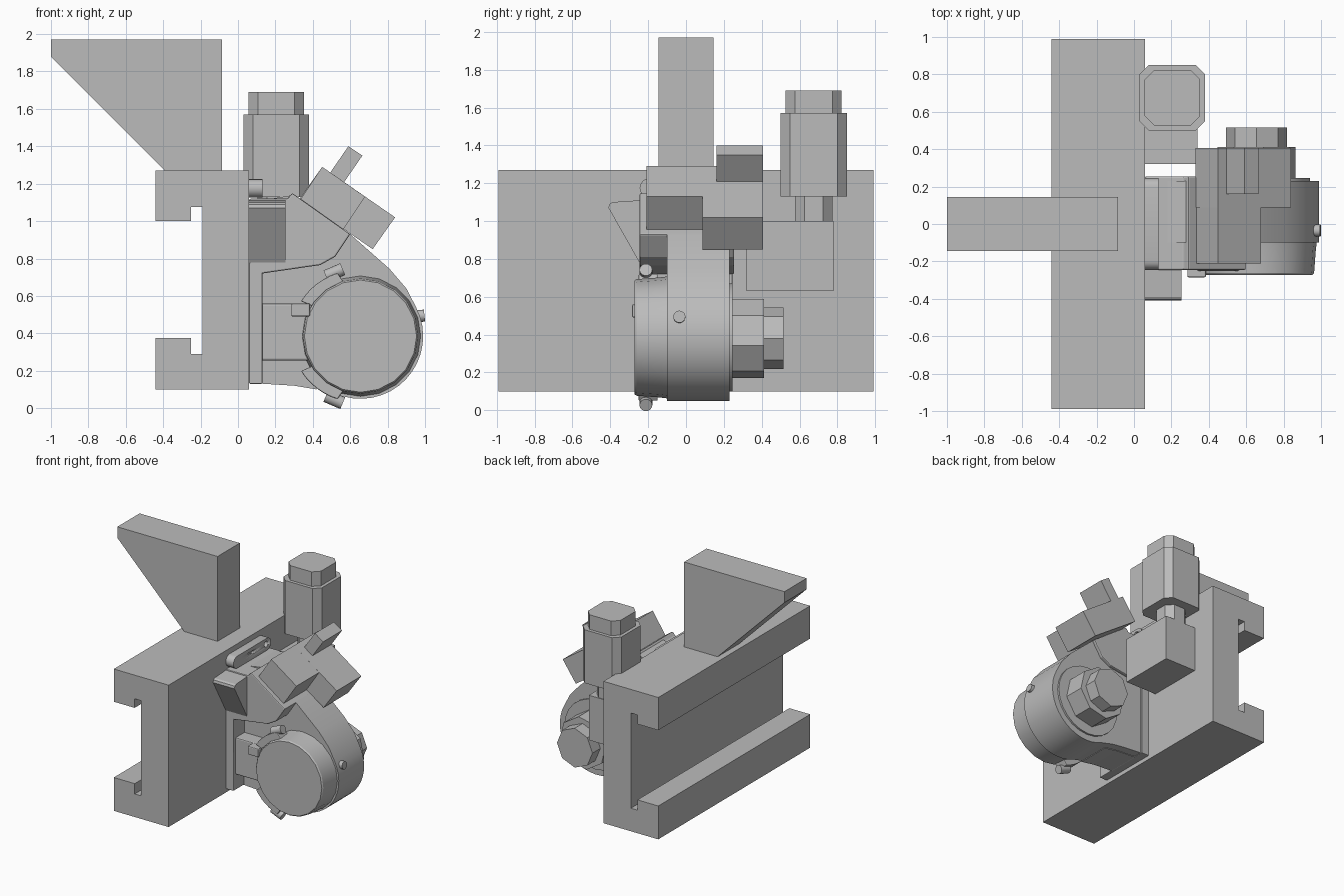
import bpy, bmesh, math
from mathutils import Vector

if "Cube" in bpy.data.objects:
    bpy.data.objects.remove(bpy.data.objects["Cube"], do_unlink=True)

grey = bpy.data.materials.new("machine grey")
grey.use_nodes = True
colour = (0.5, 0.5, 0.5, 1)
grey.diffuse_color = colour
grey.node_tree.nodes["Principled BSDF"].inputs["Base Color"].default_value = colour


def finish(name, bm, bevel=0, smooth=False):
    bmesh.ops.recalc_face_normals(bm, faces=bm.faces)
    mesh = bpy.data.meshes.new(name)
    bm.to_mesh(mesh)
    bm.free()
    mesh.materials.append(grey)
    ob = bpy.data.objects.new(name, mesh)
    bpy.context.collection.objects.link(ob)
    bpy.ops.object.select_all(action='DESELECT')
    ob.select_set(True)
    bpy.context.view_layer.objects.active = ob
    if bevel:
        mod = ob.modifiers.new("soft_edges", 'BEVEL')
        mod.width, mod.segments, mod.limit_method = bevel, 2, 'ANGLE'
    if smooth:
        bpy.ops.object.shade_smooth_by_angle(angle=math.radians(30))
    return ob


def place(u, v, d, axis):
    return {'x': (d, u, v), 'y': (u, d, v), 'z': (u, v, d)}[axis]


def loft(name, sections, axis='y', **kw):
    """Join (profile, depth) sections along an axis and cap both ends."""
    bm = bmesh.new()
    rings = [[bm.verts.new(place(u, v, d, axis)) for u, v in pts] for pts, d in sections]
    n = len(rings[0])
    for a, b in zip(rings, rings[1:]):
        for i in range(n):
            bm.faces.new((a[i], a[(i + 1) % n], b[(i + 1) % n], b[i]))
    bm.faces.new(rings[0])
    bm.faces.new(rings[-1])
    return finish(name, bm, **kw)


def prism(name, pts, lo, hi, axis='y', **kw):
    return loft(name, [(pts, lo), (pts, hi)], axis, **kw)


def rect(u0, u1, v0, v1):
    return [(u0, v0), (u1, v0), (u1, v1), (u0, v1)]


def box(name, x, y, z, **kw):
    return prism(name, rect(*x, *z), *y, **kw)


def arc(c, r, start, end, n):
    angles = [math.radians(start + (end - start) * i / n) for i in range(n + 1)]
    return [(c[0] + r * math.cos(a), c[1] + r * math.sin(a)) for a in angles]


def circle(c, r, n, turn=0):
    return arc(c, r, turn, turn + 360, n)[:-1]


def chamfered(c, half, cut):
    k = half - cut
    corners = [(half, k), (k, half), (-k, half), (-half, k)]
    corners += [(-u, -v) for u, v in corners]
    return [(c[0] + u, c[1] + v) for u, v in corners]


def rod(name, start, end, r, n=16):
    start, end = Vector(start), Vector(end)
    axis = end - start
    bm = bmesh.new()
    bmesh.ops.create_cone(bm, cap_ends=True, segments=n, radius1=r, radius2=r, depth=axis.length)
    turn = axis.to_track_quat('Z', 'Y').to_matrix()
    for v in bm.verts:
        v.co = turn @ v.co + (start + end) / 2
    return finish(name, bm, smooth=True)


def drill(ob, holes):
    """Cut (start, end, radius) holes through a part."""
    for start, end, r in holes:
        tool = rod("drill", start, end, r, 12)
        tool.hide_render = True
        mod = ob.modifiers.new("hole", 'BOOLEAN')
        mod.object, mod.solver = tool, 'EXACT'
        bpy.context.view_layer.objects.active = ob
        bpy.ops.object.modifier_apply(modifier=mod.name)
        bpy.data.objects.remove(tool, do_unlink=True)


# Channel beam and the triangular fin standing on it
prism("beam", [(-.44, .10), (.06, .10), (.06, 1.27), (-.44, 1.27), (-.44, 1.0), (-.25, 1.0),
               (-.25, 1.075), (-.19, 1.075), (-.19, .29), (-.25, .29), (-.25, .375), (-.44, .375)],
      -.99, .99)
prism("fin", [(-1, 1.97), (-.085, 1.97), (-.085, 1.27), (-.39, 1.27), (-1, 1.88)], -.145, .145)

# Upright canister behind the housing
can = (.205, .675)
box("canister_box", (.06, .34), (.32, .78), (.63, 1.0))
prism("canister_neck", chamfered(can, .10, .05), 1.0, 1.13, 'z')
prism("canister_body", chamfered(can, .175, .05), 1.13, 1.57, 'z')
prism("canister_cap", chamfered(can, .148, .05), 1.57, 1.69, 'z')

# Tilted boxes on the shoulder of the housing
prism("front_tilted_box", [(.45, 1.29), (.68, 1.13), (.56, .95), (.33, 1.11)], -.21, .087)
prism("rear_tilted_box", [(.45, 1.29), (.84, 1.02), (.72, .85), (.33, 1.12)], .087, .407)
prism("tilted_tab", [(.59, 1.40), (.665, 1.35), (.565, 1.205), (.49, 1.255)], .16, .407)

# Housing: drum shell blended into the arm
hub = (.655, .385)
shell = [(.06, .14), (.28, .125), (.40, .11)]
shell += arc(hub, .335, 245, 388, 16) + [(.90, .64), (.81, .745), (.60, .93), (.30, 1.14), (.06, 1.1)]
prism("housing_shell", shell, -.10, .23, smooth=True)

# Shoulder block with the sloping underside
prism("shoulder_block", [(.06, .735), (.13, .72), (.44, .765), (.52, .81), (.60, .93), (.29, 1.15),
                         (.265, 1.12), (.06, 1.12)], -.245, .255, bevel=.008)
box("middle_block", (.06, .40), (-.215, .225), (.255, .56), bevel=.01)
prism("bottom_web", [(.06, .135), (.30, .12), (.42, .10), (.42, .255), (.06, .255)],
      -.11, .16)

# Mounting flange with bolt pockets
flange = box("flange", (.06, .13), (-.245, .245), (.13, .78), bevel=.012)
drill(flange, [((.10, y, z), (.2, y, z), .022) for y in (-.18, .195) for z in (.19, .64)])

# Round-ended top lug with three holes
lug_outline = arc((.195, 1.175), .05, -90, 90, 8) + arc((-.195, 1.175), .05, 90, 270, 8)
lug = prism("top_lug", lug_outline, .06, .13, 'x', smooth=True)
drill(lug, [((.09, y, 1.18), (.2, y, 1.18), r) for y, r in ((-.18, .024), (0, .014), (.18, .024))])

# Wedge that overhangs the front of the shoulder
prism("front_wedge", [(-.24, .77), (-.41, 1.07), (-.405, 1.09), (-.39, 1.1), (-.24, 1.11)],
      .06, .255, 'x')

# Front drum cover, rear cover and motor
loft("front_drum", [(circle(hub, .322, 20), -.10), (circle(hub, .317, 20), -.14),
                    (circle(hub, .308, 20), -.262), (circle(hub, .30, 20), -.272)], smooth=True)
prism("rear_cover", circle(hub, .285, 24), .23, .245, smooth=True)
motor = (.655, .38)
prism("motor_body", circle(motor, .212, 8, -10), .24, .412)
prism("motor_cap", circle(motor, .162, 8), .412, .515)

# Clamp ears hugging the drum, each with a bolt
for name, start, end, s in (("upper", 107, 148, 1), ("lower", 253, 212, -1)):
    ear = arc(hub, .30, start, end, 6) + arc((.635, .385), .352, end, start, 6)
    prism(name + "_clamp_ear", ear, -.25, -.15, bevel=.006)
    tip = .385 + s * .35
    rod(name + "_clamp_bolt", (.47, -.212, tip - s * .03), (.56, -.212, tip + s * .008), .034)

# Small drilled tab and side knob
tab = box("drilled_tab", (.285, .385), (-.285, -.21), (.49, .56), bevel=.008)
drill(tab, [((.32, -.3, .522), (.32, -.25, .522), .014)])
rod("side_knob", (.95, -.035, .49), (.997, -.035, .495), .032)
